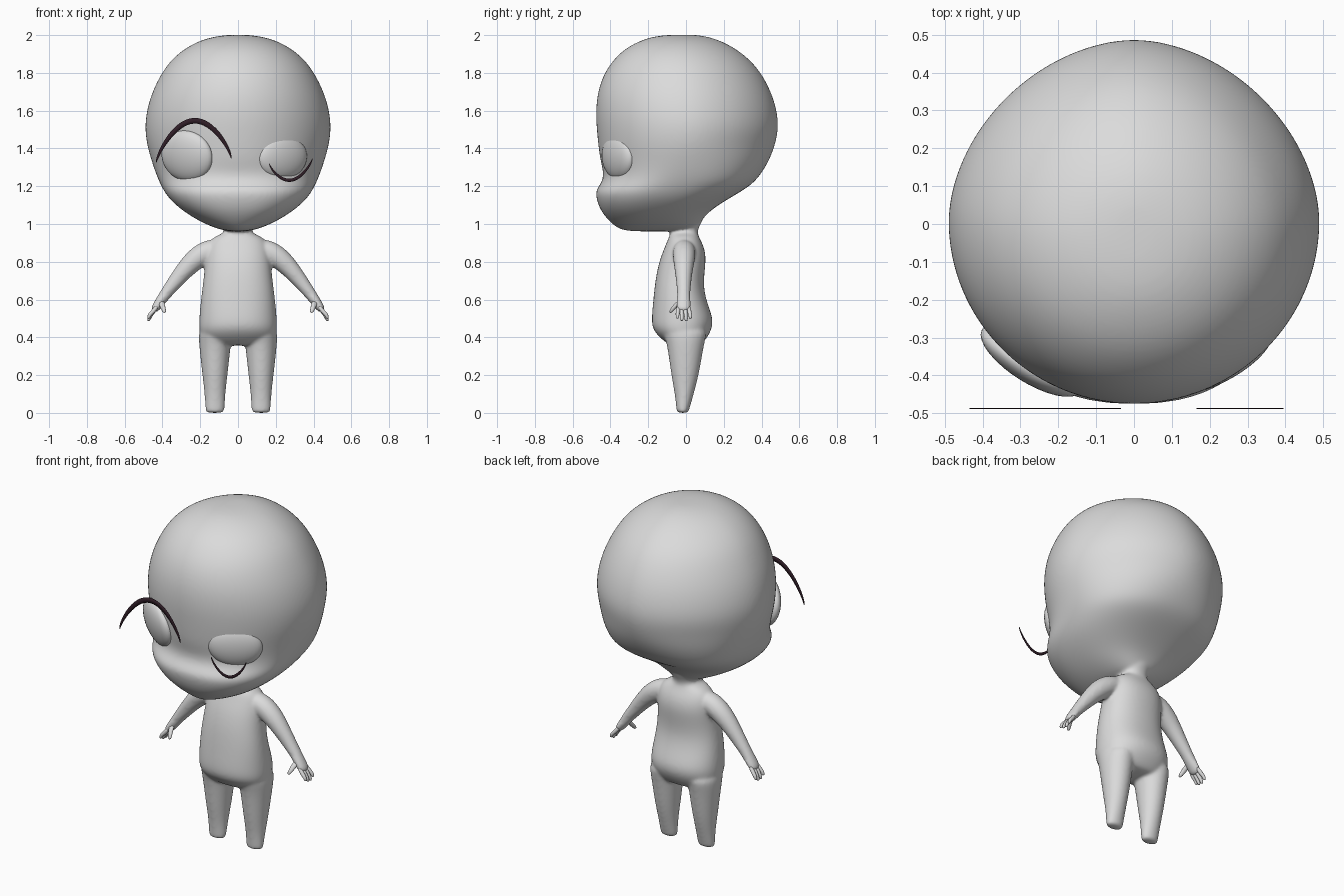
import bpy, bmesh, math
from mathutils import Vector, Matrix

if "Cube" in bpy.data.objects:
    bpy.data.objects.remove(bpy.data.objects["Cube"], do_unlink=True)


def material(name, color):
    m = bpy.data.materials.new(name)
    m.use_nodes = True
    m.diffuse_color = (*color, 1)
    m.node_tree.nodes["Principled BSDF"].inputs["Base Color"].default_value = (*color, 1)
    return m


grey = material("plain grey", (0.71, 0.71, 0.71))
dark = material("dark plum", (0.03, 0.013, 0.021))


def skin(bm, rings):
    """Bridge equal vertex rings and close both ends."""
    rows = [[bm.verts.new(p) for p in ring] for ring in rings]
    n = len(rows[0])
    for a, b in zip(rows, rows[1:]):
        for i in range(n):
            bm.faces.new((a[i], a[(i + 1) % n], b[(i + 1) % n], b[i]))
    bm.faces.new(rows[0])
    bm.faces.new(rows[-1])


def loft(bm, rings, cx=0, n=24):
    """Stack sections (z, half width, front y, back y, front power, back power).
    A power below 1 makes a section boxier, above 1 more pinched."""
    out = []
    for z, hw, yf, yb, front, back in rings:
        ring = []
        for i in range(n):
            c, s = math.cos(2 * math.pi * i / n), math.sin(2 * math.pi * i / n)
            p = back if s > 0 else front
            c, s = (math.copysign(abs(v) ** p, v) for v in (c, s))
            ring.append((cx + hw * c, (yf + yb) / 2 + (yb - yf) / 2 * s, z))
        out.append(ring)
    skin(bm, out)


def tube(bm, pts, side, n=12):
    """Limb along points given as (x, y, z, radius, stretch in y)."""
    pos = [Vector((side * p[0], p[1], p[2])) for p in pts]
    u = Vector((0, 1, 0))
    out = []
    for i, p in enumerate(pts):
        d = pos[min(i + 1, len(pos) - 1)] - pos[max(i - 1, 0)]
        v = d.cross(u).normalized()
        angles = [2 * math.pi * k / n for k in range(n)]
        out.append([pos[i] + p[3] * (u * p[4] * math.cos(a) + v * math.sin(a)) for a in angles])
    skin(bm, out)


def finish(name, bm, mat):
    bmesh.ops.recalc_face_normals(bm, faces=bm.faces)
    for f in bm.faces:
        f.smooth = True
    me = bpy.data.meshes.new(name)
    bm.to_mesh(me)
    bm.free()
    me.materials.append(mat)
    ob = bpy.data.objects.new(name, me)
    bpy.context.collection.objects.link(ob)
    return ob


# Head: big cranium pinched at the back, broad muzzle and boxy skull base
body = bmesh.new()
cranium = [
    (2.002, .03, -.06, .03), (1.997, .10, -.15, .09), (1.977, .19, -.23, .17),
    (1.93, .285, -.325, .265), (1.86, .365, -.395, .352), (1.78, .418, -.445, .413),
    (1.68, .465, -.474, .462), (1.58, .49, -.48, .488), (1.5, .495, -.475, .492),
    (1.42, .485, -.467, .475)]
jaw = [
    (1.34, .462, -.457, .445, 1, 1), (1.27, .438, -.437, .403, .93, .92),
    (1.22, .417, -.447, .362, .87, .85), (1.18, .397, -.48, .307, .84, .82),
    (1.14, .37, -.477, .238, .84, .82), (1.10, .33, -.465, .172, .85, .83),
    (1.06, .278, -.445, .118, .87, .86), (1.02, .213, -.412, .085, .9, .9),
    (.99, .15, -.378, .065, .95, .95), (.972, .10, -.35, .05, 1, 1),
    (.96, .04, -.29, -.05, 1, 1)]
loft(body, [(*r, 1, 1.09) for r in cranium] + jaw, n=32)

# Neck and torso: round belly, hollow back, seat
torso = [
    (1.05, .09, -.10, .11), (.99, .075, -.086, .07), (.957, .068, -.082, .062),
    (.942, .105, -.086, .065), (.92, .145, -.096, .075), (.88, .165, -.112, .096),
    (.82, .175, -.137, .108), (.74, .18, -.157, .098), (.66, .19, -.168, .094),
    (.58, .20, -.176, .114), (.50, .207, -.183, .145), (.45, .208, -.18, .14),
    (.41, .20, -.152, .12), (.375, .175, -.11, .095), (.355, .13, -.08, .07)]
loft(body, [(*r, .9, .9) for r in torso])

for s in (-1, 1):
    # Tapered legs with small flat soles
    leg = [(.46, .086, -.13, .115), (.40, .088, -.115, .108), (.35, .085, -.10, .095),
           (.2, .068, -.08, .07), (.1, .056, -.06, .042), (.03, .053, -.053, .022),
           (.004, .050, -.050, .014), (0, .044, -.045, .009)]
    loft(body, [(*r, 1, 1) for r in leg], cx=s * .122, n=16)
    # Arms ending in flattened palms
    tube(body, [(.09, -.01, .872, .056, 1), (.165, -.01, .856, .064, 1),
                (.225, -.01, .815, .061, 1), (.28, -.012, .76, .051, 1),
                (.34, -.012, .685, .041, 1), (.385, -.012, .628, .033, 1.1),
                (.41, -.013, .592, .029, 1.35), (.432, -.014, .562, .025, 1.65),
                (.45, -.013, .535, .019, 1.9)], s)

ob = finish("body", body, grey)
ob.modifiers.new("round", 'SUBSURF').levels = 2
ob.modifiers["round"].render_levels = 2
fuse = ob.modifiers.new("fuse", 'REMESH')
fuse.mode = 'VOXEL'
fuse.voxel_size = .008
fuse.use_smooth_shade = True
blend = ob.modifiers.new("blend", 'SMOOTH')
blend.factor = .5
blend.iterations = 14

# Fingers and thumbs
for s, label in ((-1, "right"), (1, "left")):
    bm = bmesh.new()
    for y0, y1, drop in ((.012, .023, .012), (-.006, .001, 0), (-.024, -.022, .002), (-.04, -.045, .014)):
        tube(bm, [(.425, y0, .57, .012, 1), (.45, (y0 + y1) / 2, .535, .0125, 1),
                  (.467, y1, .508 + drop, .011, 1), (.474, y1, .49 + drop, .009, 1),
                  (.475, y1, .485 + drop, .004, 1)], s, 8)
    tube(bm, [(.41, -.025, .598, .017, 1), (.402, -.052, .572, .016, 1),
              (.395, -.07, .55, .014, 1), (.389, -.08, .535, .010, 1),
              (.387, -.082, .53, .004, 1)], s, 8)
    hand = finish(label + "_fingers", bm, grey)
    sub = hand.modifiers.new("round", 'SUBSURF')
    sub.levels = sub.render_levels = 1

# Eyes: flattened discs lying on the face
for name, loc, radii, turn, tilt in (
        ("right_eye", (-.27, -.36, 1.36), (.155, .055, .137), -32, 11),
        ("left_eye", (.235, -.36, 1.355), (.147, .052, .12), 30, 4)):
    bm = bmesh.new()
    bmesh.ops.create_uvsphere(
        bm, u_segments=32, v_segments=20, radius=1,
        matrix=Matrix.Translation(loc) @ Matrix.Rotation(math.radians(turn), 4, 'Z')
        @ Matrix.Rotation(math.radians(tilt), 4, 'X') @ Matrix.Diagonal((*radii, 1)))
    finish(name, bm, grey)


# Lash lines: thin tapered arcs floating before the face
def lash(name, x0, z0, x1, z1, height, width, steps=32):
    pts = []
    for i in range(steps + 1):
        t = (1 - math.cos(math.pi * i / steps)) / 2
        bow = max(math.sin(math.pi * t), 0) ** .72
        pts.append(Vector((x0 + (x1 - x0) * t, -.488, z0 + (z1 - z0) * t + height * bow)))
    bm = bmesh.new()
    rows = []
    for i, c in enumerate(pts):
        d = pts[min(i + 1, steps)] - pts[max(i - 1, 0)]
        half = width * (.1 + .9 * math.sin(math.pi * i / steps)) / 2
        nrm = Vector((-d.z, 0, d.x)).normalized() * half
        rows.append((bm.verts.new(c - nrm), bm.verts.new(c + nrm)))
    for a, b in zip(rows, rows[1:]):
        bm.faces.new((a[0], b[0], b[1], a[1]))
    ob = finish(name, bm, dark)
    ob.modifiers.new("thickness", 'SOLIDIFY').thickness = .002


lash("right_lash", -.433, 1.325, -.036, 1.348, .21, .03)
lash("left_lash", .166, 1.32, .394, 1.348, -.102, .017)
